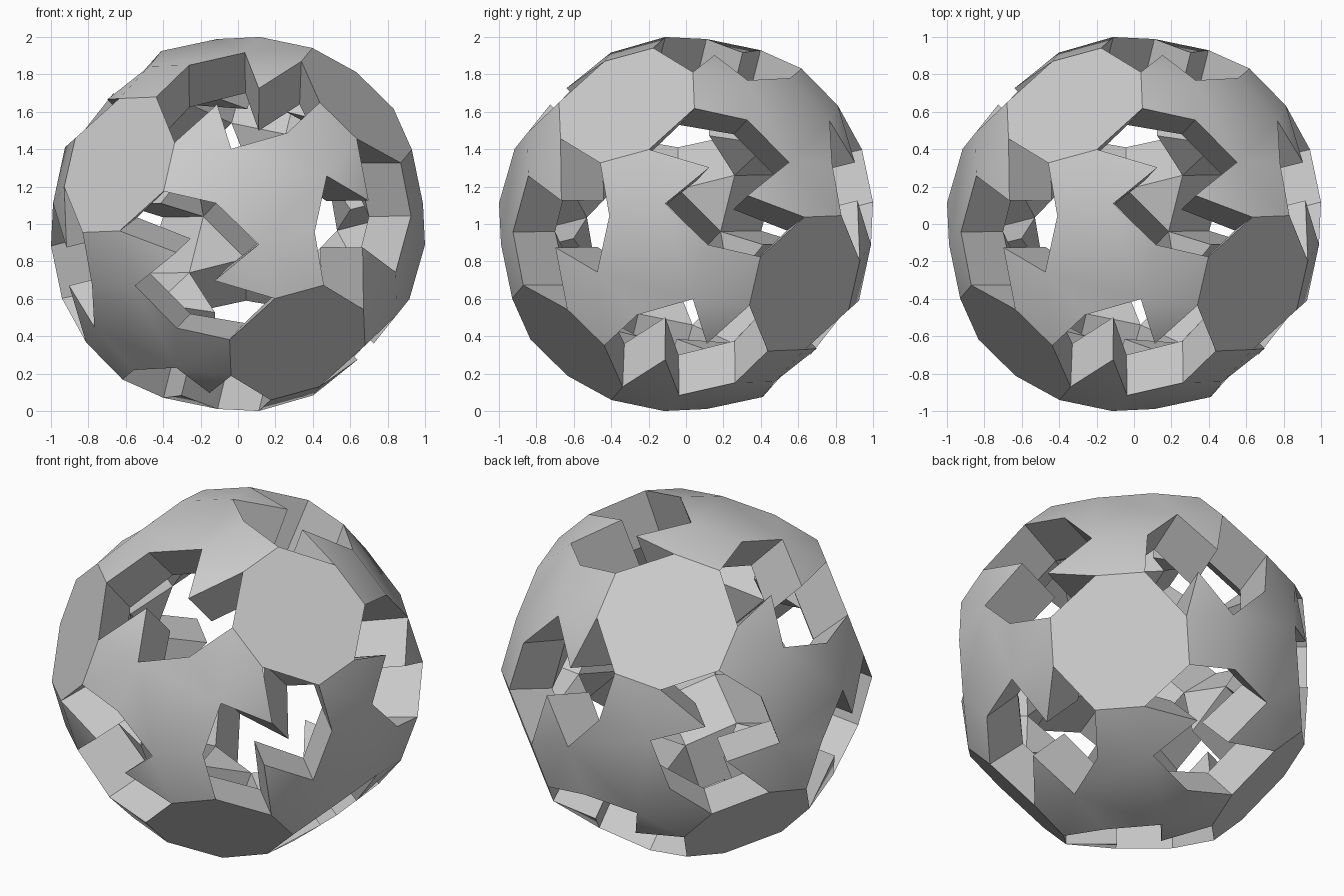
import bpy, bmesh
from itertools import permutations, product
from mathutils import Matrix, Vector

cube = bpy.data.objects.get("Cube")
if cube:
    bpy.data.objects.remove(cube)

# One plain grey for the whole shell
grey = bpy.data.materials.new("grey")
grey.use_nodes = True
colour = (0.6, 0.6, 0.6, 1)
grey.diffuse_color = colour
grey.node_tree.nodes["Principled BSDF"].inputs["Base Color"].default_value = colour

# The 24 rotations of a cube
rotations = []
for order in permutations(range(3)):
    for signs in product((1, -1), repeat=3):
        m = Matrix([[signs[r] if c == order[r] else 0 for c in range(3)] for r in range(3)])
        if m.determinant() > 0:
            rotations.append(m)

cycle = Matrix(((0, 0, 1), (1, 0, 0), (0, 1, 0)))       # third turn about a corner
flip = Matrix(((0, 1, 0), (1, 0, 0), (0, 0, -1)))       # half turn about a hole axis
quarter = Matrix(((1, 0, 0), (0, 0, -1), (0, 1, 0)))    # quarter turn about an octagon


def turns(m, points, count):
    """Repeat points under successive turns of m."""
    out, power = [], Matrix.Identity(3)
    for _ in range(count):
        out += [power @ p for p in points]
        power = m @ power
    return out


# Rim of one hole: octagon corners, two arch points and a pointed tongue
P = Vector((0.951, 0.378, 0.165))
Q = Vector((0.355, 0.951, 0.176))
W1 = Vector((0.782, 0.553, 0.329))
W2 = Vector((0.549, 0.769, 0.331))
T = Vector((0.594, 0.771, 0.02))
# Matching inner rim
iP = Vector((0.724, 0.16, 0.15))
iW1 = Vector((0.555, 0.33, 0.33))
iQ, iW2 = cycle @ iP, cycle @ iW1
iT = Vector((0.368, 0.544, 0.02))

rim = [P, W1, W2, T, Q, flip @ P]
inner = [iP, iW1, iW2, iT, iQ, flip @ iP]

flat = [[rim[i], rim[i + 1], inner[i + 1], inner[i]] for i in range(5)]  # hole walls
flat += [turns(quarter, [P, quarter @ flip @ Q], 4),                     # outer octagon
         turns(quarter, [iP], 4),                                        # inner square
         turns(cycle, [iW1], 3),                                         # inner triangle
         [iW2, iT, iQ]]                                                  # inner tongue
curved = [turns(cycle, [W1, W2], 3),                                     # corner dome
          [W2, cycle @ W1, cycle @ P, Q],                                # dome skirt
          [W2, T, Q]]                                                    # outer tongue

# Tilt of the cube axes in the standing pose, and the height of the centre
pose = Matrix(((2, 2, -1), (-1, 2, 2), (2, -1, 2))) * (1 / 3)
centre = Vector((0, 0, 1))

bm = bmesh.new()
verts, seen = {}, set()


def vert(p):
    """Return the shared vertex at a point."""
    key = tuple(round(v, 4) + 0.0 for v in p)
    if key not in verts:
        verts[key] = bm.verts.new(pose @ p + centre)
    return verts[key]


# Spread every face over the whole shell
for r in rotations:
    for group, smooth in ((flat, False), (curved, True)):
        for points in group:
            corners = [vert(r @ p) for p in points]
            key = frozenset(corners)
            if key not in seen:
                seen.add(key)
                bm.faces.new(corners).smooth = smooth

bmesh.ops.recalc_face_normals(bm, faces=bm.faces)
# Keep creases crisp except inside the curved domes
for e in bm.edges:
    e.smooth = all(f.smooth for f in e.link_faces)

mesh = bpy.data.meshes.new("pierced_shell")
bm.to_mesh(mesh)
bm.free()
mesh.materials.append(grey)
shell = bpy.data.objects.new("pierced_shell", mesh)
bpy.context.collection.objects.link(shell)
